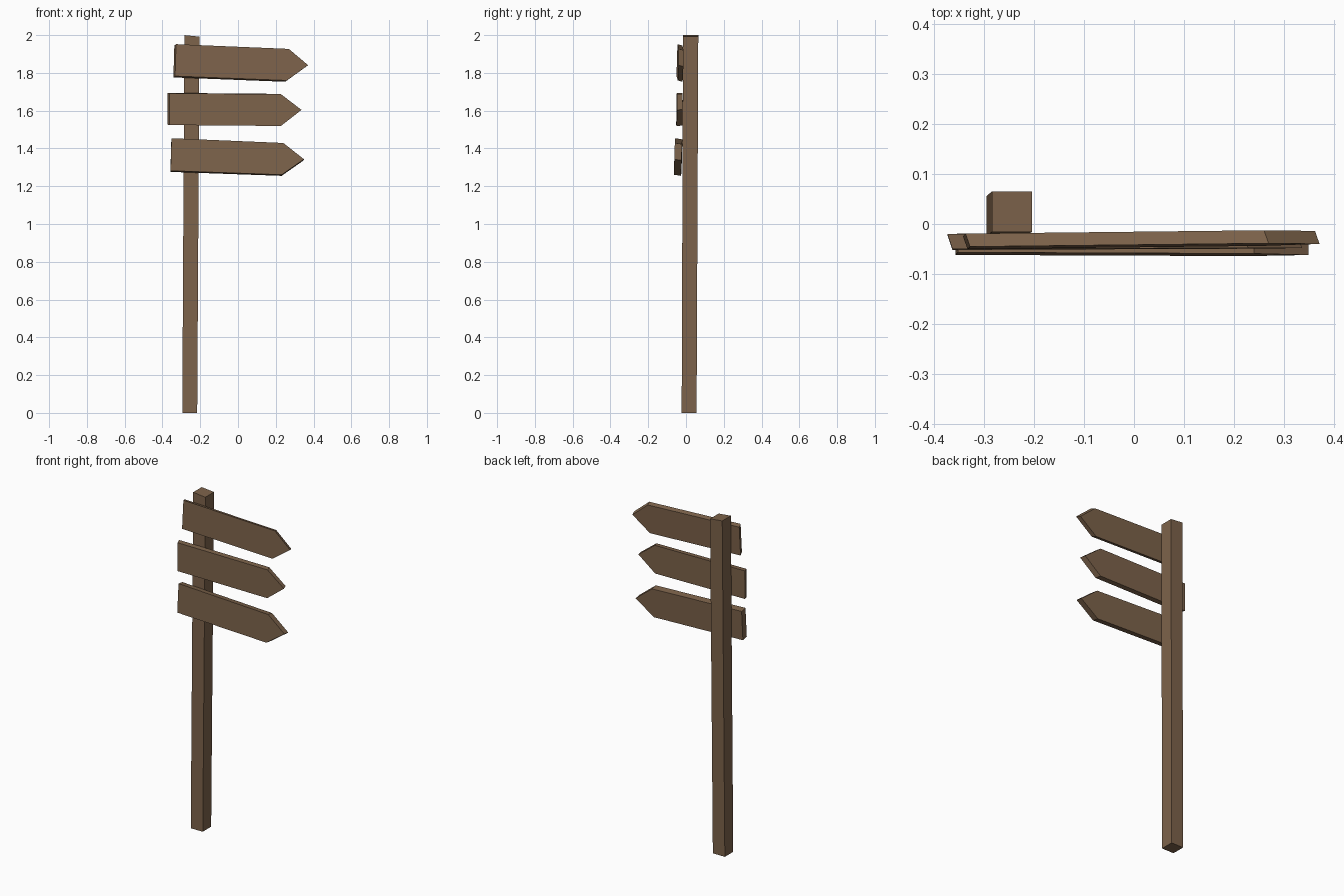
import bpy

if "Cube" in bpy.data.objects:
    bpy.data.objects.remove(bpy.data.objects["Cube"])

wood = bpy.data.materials.new("brown_wood")
wood.diffuse_color = (0.205, 0.125, 0.070, 1.0)
wood.use_nodes = True
wood.node_tree.nodes["Principled BSDF"].inputs["Base Color"].default_value = wood.diffuse_color


def make_prism(name, ring_a, ring_b):
    """Closed prism between two rings with the same number of points."""
    n = len(ring_a)
    faces = [tuple(range(n)), tuple(reversed(range(n, 2 * n)))]
    faces += [(i, i + n, (i + 1) % n + n, (i + 1) % n) for i in range(n)]
    mesh = bpy.data.meshes.new(name)
    mesh.from_pydata(ring_a + ring_b, [], faces)
    mesh.materials.append(wood)
    mesh.update()
    obj = bpy.data.objects.new(name, mesh)
    bpy.context.collection.objects.link(obj)
    return obj


def make_board(name, outline, y_left, y_right, lean, back):
    """Pointed board: front outline (x, z), slight yaw and lean, pushed back by a skewed offset."""
    z_mid = outline[2][1]
    front = []
    for x, z in outline:
        t = (x + 0.36) / 0.72
        y = y_left + (y_right - y_left) * t + lean * (z - z_mid)
        front.append((x, y, z))
    rear = [(x + back[0], y + back[1], z + back[2]) for x, y, z in front]
    return make_prism(name, front, rear)


# Square post, slightly leaning, with a sloped top
bottom = [(-0.295, 0.056, 0), (-0.216, 0.056, 0), (-0.216, -0.023, 0), (-0.295, -0.023, 0)]
top = [(-0.284, 0.065, 2.0), (-0.204, 0.065, 1.992), (-0.204, -0.016, 1.992), (-0.284, -0.016, 2.0)]
make_prism("post", bottom, top)

# Three arrow boards: bottom left, bottom right, tip, top right, top left
make_board("top_board",
           [(-0.333, 1.783), (0.259, 1.760), (0.371, 1.841), (0.269, 1.927), (-0.328, 1.952)],
           -0.049, -0.040, 0.03, (-0.009, 0.026, -0.007))
make_board("middle_board",
           [(-0.363, 1.524), (0.227, 1.519), (0.336, 1.604), (0.228, 1.687), (-0.363, 1.692)],
           -0.051, -0.048, 0.01, (-0.010, 0.030, 0.002))
make_board("bottom_board",
           [(-0.357, 1.282), (0.232, 1.261), (0.349, 1.343), (0.240, 1.429), (-0.352, 1.454)],
           -0.060, -0.062, 0.03, (-0.001, 0.038, -0.006))
